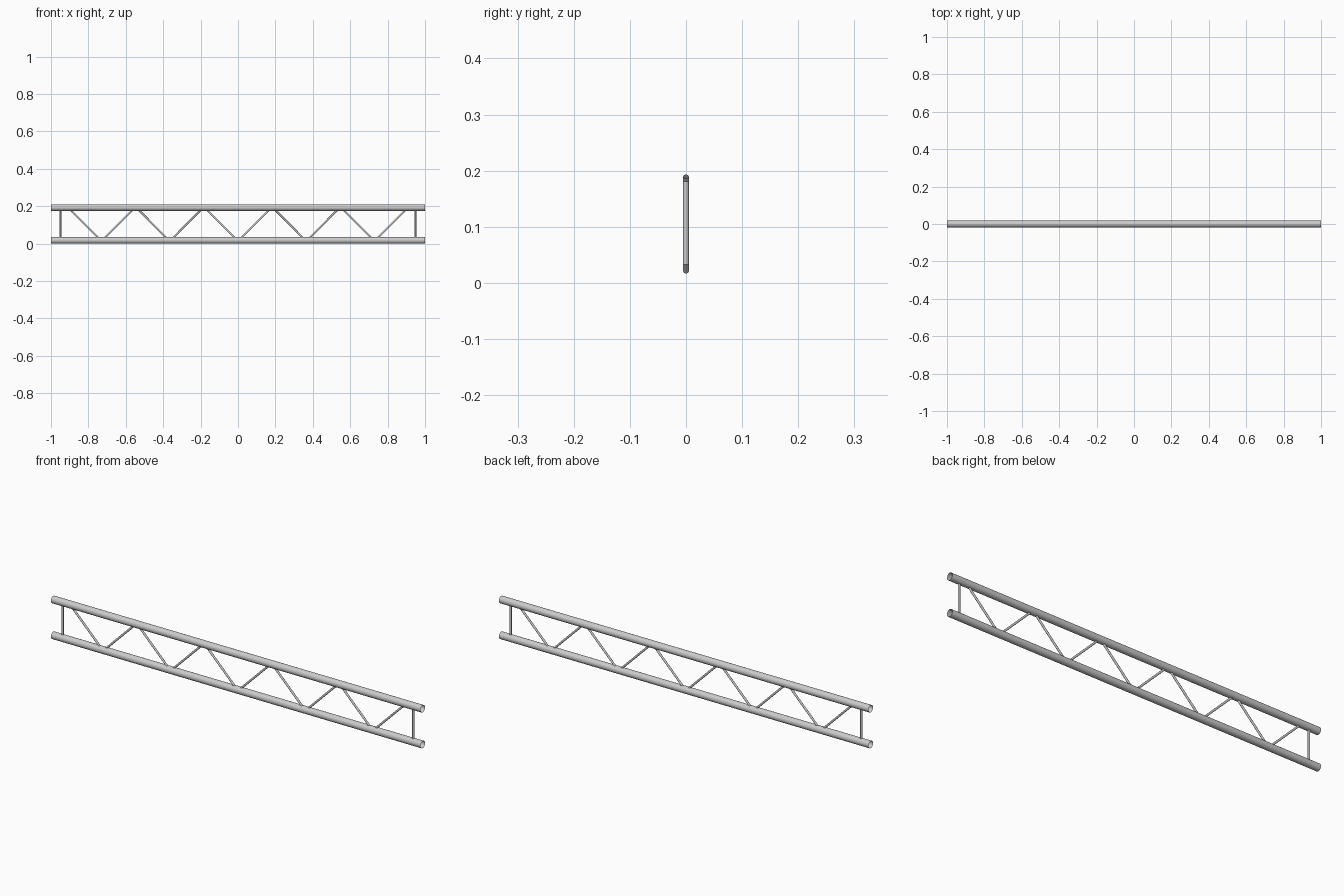
import bpy
import math
from mathutils import Vector

if "Cube" in bpy.data.objects:
    bpy.data.objects.remove(bpy.data.objects["Cube"])

CHORD_R, ROD_R = 0.0175, 0.005
Z_LOW, Z_HIGH = 0.0175, 0.1925
STEP = 0.1825            # spacing of the lacing nodes
GAP = 0.007              # each diagonal stops just short of its node
INSET = 0.003


def tube(name, start, end, radius, sides):
    """Open-ended round tube between two points."""
    a, b = Vector(start), Vector(end)
    bpy.ops.mesh.primitive_cylinder_add(
        vertices=sides, radius=radius, depth=(b - a).length,
        end_fill_type='NOTHING', location=(a + b) / 2,
        rotation=(b - a).to_track_quat('Z', 'Y').to_euler())
    obj = bpy.context.object
    obj.name = name
    bpy.ops.object.shade_smooth_by_angle(angle=math.radians(40))
    return obj


# Main chords
for label, z in (("bottom_chord", Z_LOW), ("top_chord", Z_HIGH)):
    tube(label, (-1, 0, z), (1, 0, z), CHORD_R, 32)

# Upright struts near both ends
for label, x in (("left_upright", -0.949), ("right_upright", 0.949)):
    tube(label, (x, 0, 0.033), (x, 0, 0.181), ROD_R, 24)

# Zigzag lacing, starting and ending at the top chord
ends = (Z_HIGH - INSET, Z_LOW + INSET)
for i in range(10):
    x = (i - 5) * STEP
    tube(f"diagonal_brace_{i + 1}",
         (x + GAP, 0, ends[i % 2]),
         (x + STEP - GAP, 0, ends[(i + 1) % 2]), ROD_R, 24)
